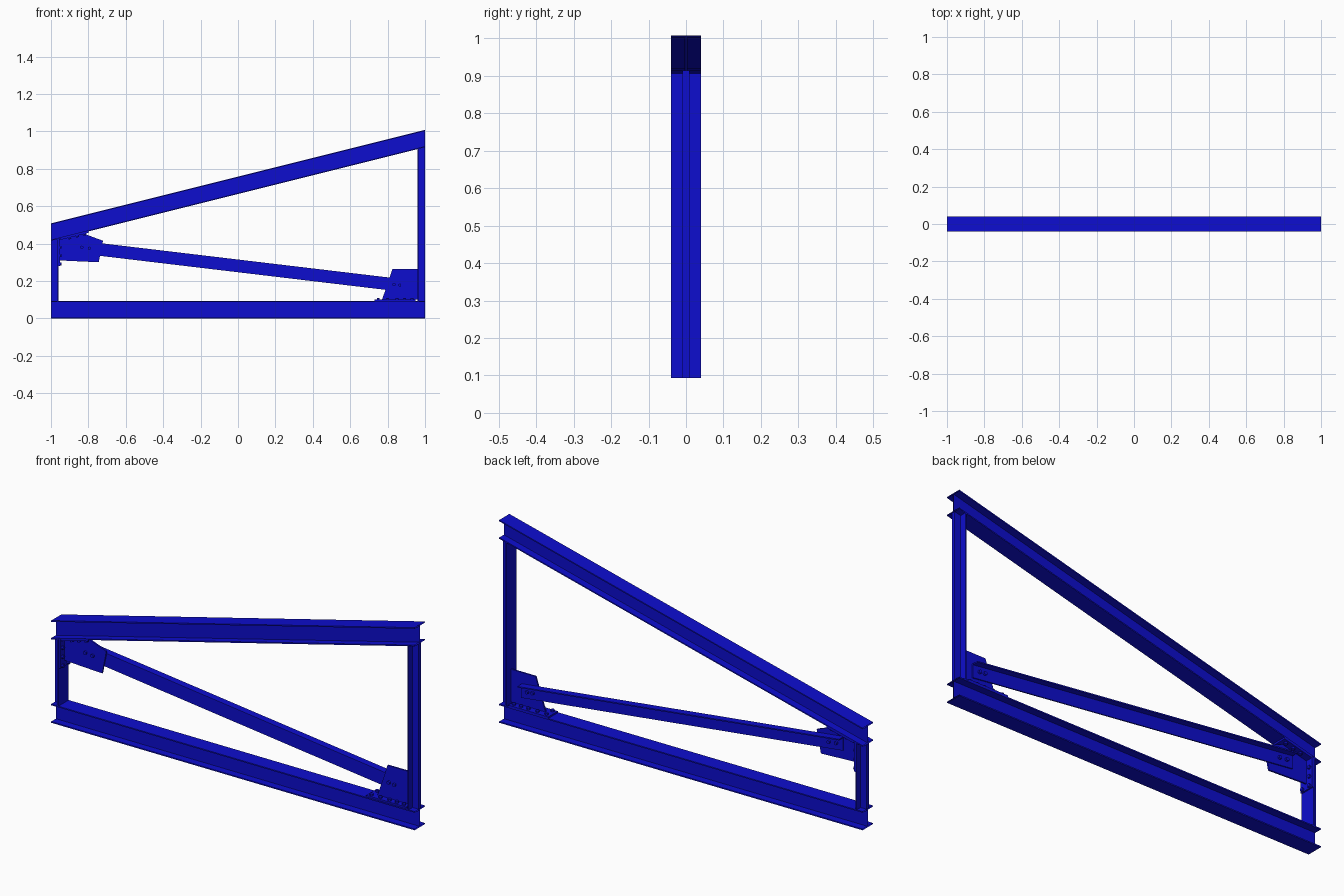
import bpy
import bmesh
from math import radians
from mathutils import Vector, Matrix

if "Cube" in bpy.data.objects:
    bpy.data.objects.remove(bpy.data.objects["Cube"])

blue = bpy.data.materials.new("steel blue")
blue.use_nodes = True
colour = (0.004, 0.004, 0.62, 1)
blue.diffuse_color = colour
blue.node_tree.nodes["Principled BSDF"].inputs["Base Color"].default_value = colour

HALF = 0.04      # half the flange width
DEPTH = 0.093    # chord height
SLOPE = 0.25     # rise of the top chord per unit of x


def chord_bottom(x):
    return 0.665 + SLOPE * x


def finish(name, bm):
    bmesh.ops.recalc_face_normals(bm, faces=bm.faces)
    mesh = bpy.data.meshes.new(name)
    bm.to_mesh(mesh)
    bm.free()
    mesh.materials.append(blue)
    ob = bpy.data.objects.new(name, mesh)
    bpy.context.collection.objects.link(ob)
    return ob


def sweep(name, profile, start, end, caps=True):
    """Join two placements of a 2D profile with flat sides."""
    bm = bmesh.new()
    rings = [[bm.verts.new(place(u, v)) for u, v in profile] for place in (start, end)]
    n = len(profile)
    for i in range(n):
        j = (i + 1) % n
        bm.faces.new((rings[0][i], rings[0][j], rings[1][j], rings[1][i]))
    if caps:
        for ring in rings:
            bm.faces.new(ring)
    # recalculate from a closed shell, then open the ends
    bmesh.ops.recalc_face_normals(bm, faces=bm.faces)
    return finish(name, bm)


def along(name, profile, a, b, caps=True):
    """Sweep a (y, up) profile between two points in the xz plane, cut upright."""
    return sweep(name, profile,
                 lambda y, v: (a[0], y, a[1] + v),
                 lambda y, v: (b[0], y, b[1] + v), caps)


def box_profile(y0, y1, v0, v1):
    return [(y0, v0), (y1, v0), (y1, v1), (y0, v1)]


def plate(name, outline, y0, y1):
    return sweep(name, outline, lambda x, z: (x, y0, z), lambda x, z: (x, y1, z))


def bolt(name, at, axis, length=0.012):
    bm = bmesh.new()
    turn = Vector((0, 0, 1)).rotation_difference(Vector(axis)).to_matrix().to_4x4()
    bmesh.ops.create_cone(bm, cap_ends=True, segments=6, radius1=0.009, radius2=0.009,
                          depth=length, matrix=Matrix.Translation(at) @ turn)
    return finish(name, bm)


# Chords: I sections with open ends
ft, wt = 0.006, 0.003
half_i = [(HALF, 0), (HALF, ft), (wt, ft), (wt, DEPTH - ft), (HALF, DEPTH - ft), (HALF, DEPTH)]
i_section = half_i + [(-y, v) for y, v in reversed(half_i)]
along("bottom_chord", i_section, (-1, 0), (1, 0), caps=False)
along("top_chord", i_section, (-1, chord_bottom(-1)), (1, chord_bottom(1)), caps=False)

# Posts: T sections, wide leg inward and stem outward
stem = 0.009
half_t = [(0.96, HALF), (0.967, HALF), (0.967, stem), (1.0, stem)]
t_section = half_t + [(x, -y) for x, y in reversed(half_t)]
for side, label in ((1, "left_post"), (-1, "right_post")):
    sweep(label, t_section,
          lambda x, y: (side * x, y, DEPTH),
          lambda x, y: (side * x, y, chord_bottom(side * x)))

# Diagonal brace: angle with its flat leg behind the gussets and top leg to the back
leg = 0.068
brace = [(0.004, 0), (0.010, 0), (0.010, leg - 0.006), (HALF, leg - 0.006), (HALF, leg), (0.004, leg)]
brace_slope = -0.119


def brace_z(x):
    return 0.2465 + brace_slope * x


along("diagonal_brace", brace, (-0.87, brace_z(-0.87)), (0.9, brace_z(0.9)))

# Gusset plates
plate("lower_gusset", [(0.77, 0.1), (0.96, 0.1), (0.96, 0.263), (0.825, 0.263), (0.805, 0.2)],
      -0.004, 0.004)
plate("upper_gusset", [(-0.96, 0.31), (-0.745, 0.3), (-0.722, 0.415), (-0.83, 0.455), (-0.96, 0.425)],
      -0.004, 0.004)

# Clip plates that seat the gussets on the chords and post
along("lower_clip", box_profile(-0.036, HALF, 0, 0.008), (0.73, DEPTH), (0.95, DEPTH))
along("upper_clip", box_profile(-0.036, HALF, -0.008, 0),
      (-0.95, chord_bottom(-0.95)), (-0.8, chord_bottom(-0.8)))
plate("post_clip", [(-0.96, 0.28), (-0.952, 0.28), (-0.952, 0.425), (-0.96, 0.425)], -0.036, HALF)

# Bolts through the brace and gussets
for x in (-0.835, -0.795, 0.835, 0.865):
    z = brace_z(x) + leg / 2
    bolt("brace_bolt_front", (x, -0.008, z), (0, 1, 0))
    bolt("brace_bolt_back", (x, 0.014, z), (0, 1, 0))

# Bolts through the clips
for y in (-0.022, 0.024):
    for x in (0.75, 0.80, 0.85, 0.89, 0.93):
        bolt("lower_clip_bolt", (x, y, DEPTH + 0.011), (0, 0, 1))
    for x in (-0.9, -0.86, -0.82):
        bolt("upper_clip_bolt", (x, y, chord_bottom(x) - 0.011), (-SLOPE, 0, 1))
    for z in (0.29, 0.335, 0.38):
        bolt("post_clip_bolt", (-0.949, y, z), (1, 0, 0))
